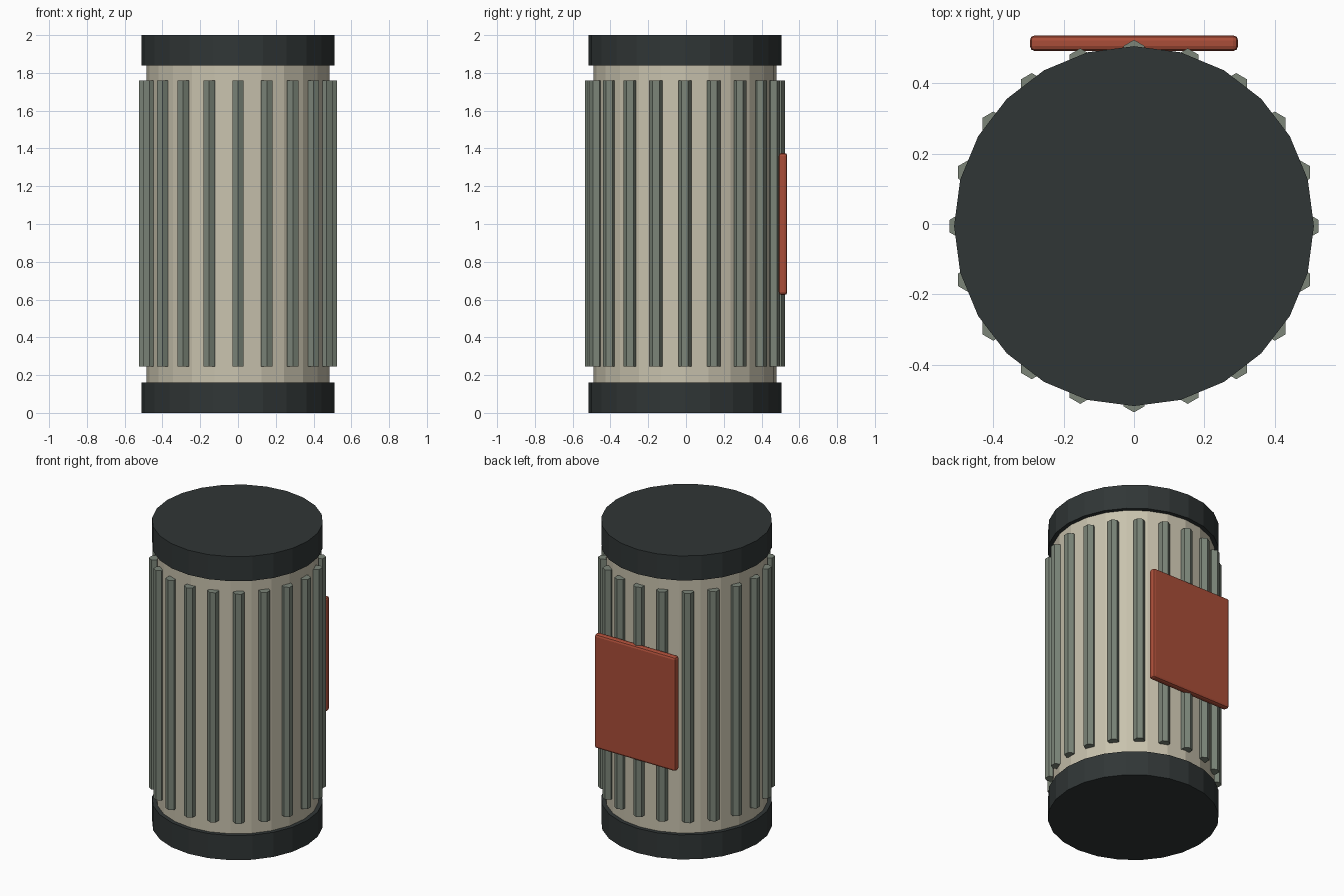
import bpy, math

if "Cube" in bpy.data.objects:
    bpy.data.objects.remove(bpy.data.objects["Cube"])

CY = -0.006          # axis of the drum, offset by the rear plate
SIDES = 24


def material(name, rgb):
    m = bpy.data.materials.new(name)
    m.diffuse_color = (*rgb, 1)
    m.use_nodes = True
    m.node_tree.nodes["Principled BSDF"].inputs["Base Color"].default_value = m.diffuse_color
    return m


dark = material("dark_cap", (0.03, 0.037, 0.037))
cream = material("cream_body", (0.58, 0.54, 0.42))
green = material("grey_green", (0.20, 0.235, 0.19))
red = material("red_plate", (0.40, 0.075, 0.04))


def cylinder(name, sides, radius, z0, z1, mat, x=0.0, y=0.0):
    bpy.ops.mesh.primitive_cylinder_add(
        vertices=sides, radius=radius, depth=z1 - z0,
        location=(x, CY + y, (z0 + z1) / 2))
    ob = bpy.context.object
    ob.name = name
    ob.data.materials.append(mat)
    return ob


# Drum body and end caps
cylinder("body", SIDES, 0.485, 0.08, 1.92, cream)
cylinder("bottom_cap", SIDES, 0.511, 0.0, 0.162, dark)
cylinder("top_cap", SIDES, 0.511, 1.838, 2.0, dark)

# Ring of hexagonal ribs, all keeping the same orientation
RIBS = 20
for i in range(RIBS):
    a = 2 * math.pi * i / RIBS
    cylinder(f"rib_{i + 1}", 6, 0.035, 0.246, 1.759, green,
             0.494 * math.cos(a), 0.494 * math.sin(a))

# Rear plate with softened edges
bpy.ops.mesh.primitive_cube_add(size=1, location=(0, 0.5135, 1.0))
plate = bpy.context.object
plate.name = "rear_plate"
plate.scale = (0.592, 0.045, 0.752)
bpy.ops.object.transform_apply(location=False, rotation=False, scale=True)
plate.data.materials.append(red)
bevel = plate.modifiers.new("soft_edges", 'BEVEL')
bevel.width = 0.015
bevel.segments = 2
